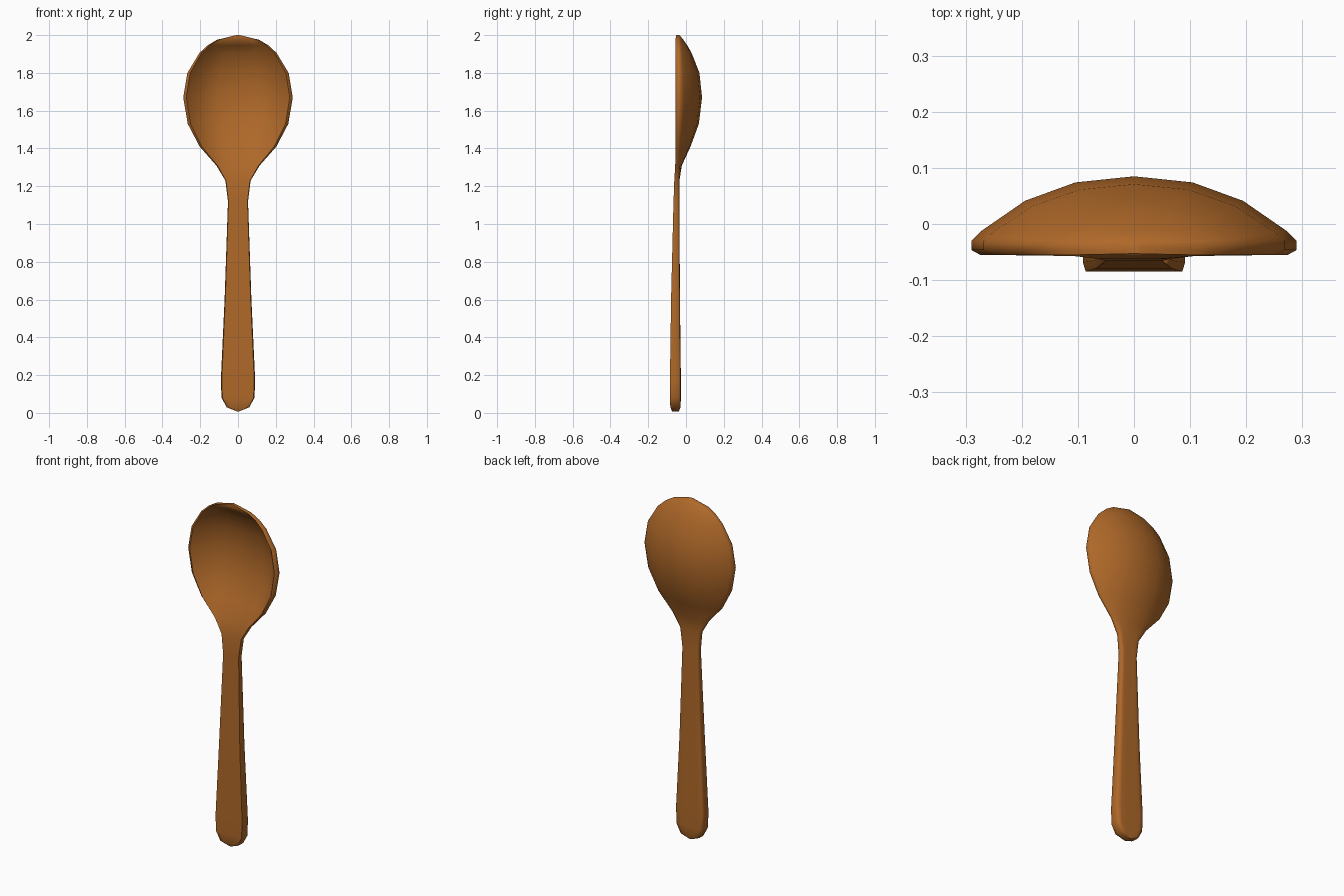
import bpy, bmesh, math

if "Cube" in bpy.data.objects:
    bpy.data.objects.remove(bpy.data.objects["Cube"])

# Stations along the spoon: z, half width, front rim y, side back y, front centre y, back centre y
STATIONS = [
    (0.008, 0.006, -.073, -.042, -.073, -.038),
    (0.03, 0.060, -.083, -.038, -.083, -.029),
    (0.08, 0.087, -.085, -.038, -.085, -.027),
    (0.17, 0.091, -.085, -.038, -.085, -.027),
    (0.60, 0.071, -.079, -.042, -.079, -.032),
    (1.12, 0.053, -.066, -.044, -.066, -.035),
    (1.23, 0.067, -.062, -.042, -.062, -.035),
    (1.31, 0.115, -.057, -.038, -.045, -.022),
    (1.41, 0.203, -.056, -.034, 0.005, 0.024),
    (1.53, 0.266, -.055, -.031, 0.053, 0.068),
    (1.67, 0.290, -.055, -.030, 0.072, 0.085),
    (1.80, 0.268, -.055, -.030, 0.058, 0.071),
    (1.905, 0.205, -.055, -.031, 0.015, 0.030),
    (1.945, 0.162, -.055, -.032, -.020, 0.007),
    (1.975, 0.112, -.055, -.034, -.055, -.014),
    (2.0, 0.010, -.053, -.038, -.053, -.034),
]


def ring(z, w, rim, side, front, back):
    """Closed cross-section: hollow front, thin rim, rounded back."""
    bowl = z > 1.26
    backs = ((.94, .15), (.67, .62), (.36, .905)) if bowl else ((.92, .85), (.67, 1), (.36, 1))
    half = [(.36 * w, rim + .93 * (front - rim)),
            (.67 * w, rim + .69 * (front - rim)),
            (.945 * w, rim),
            (w, rim + .35 * (side - rim)),
            (w, side)]
    half += [(f * w, side + d * (back - side)) for f, d in backs]
    pts = [(0, front)] + half + [(0, back)] + [(-x, y) for x, y in reversed(half)]
    return [(x, y, z) for x, y in pts]


# Spoon: bowl and handle lofted as one body
bm = bmesh.new()
rings = [[bm.verts.new(p) for p in ring(*s)] for s in STATIONS]
n = len(rings[0])
for a, b in zip(rings, rings[1:]):
    for i in range(n):
        j = (i + 1) % n
        bm.faces.new((a[i], a[j], b[j], b[i]))
bm.faces.new(list(reversed(rings[0])))
bm.faces.new(rings[-1])
bmesh.ops.recalc_face_normals(bm, faces=bm.faces[:])
mesh = bpy.data.meshes.new("spoon")
bm.to_mesh(mesh)
bm.free()
spoon = bpy.data.objects.new("spoon", mesh)
bpy.context.collection.objects.link(spoon)

# Brown wood colour
wood = bpy.data.materials.new("wood")
wood.diffuse_color = (0.43, 0.14, 0.022, 1)
wood.use_nodes = True
wood.node_tree.nodes["Principled BSDF"].inputs["Base Color"].default_value = wood.diffuse_color
mesh.materials.append(wood)

bpy.context.view_layer.objects.active = spoon
spoon.select_set(True)
bpy.ops.object.shade_smooth_by_angle(angle=math.radians(65))
